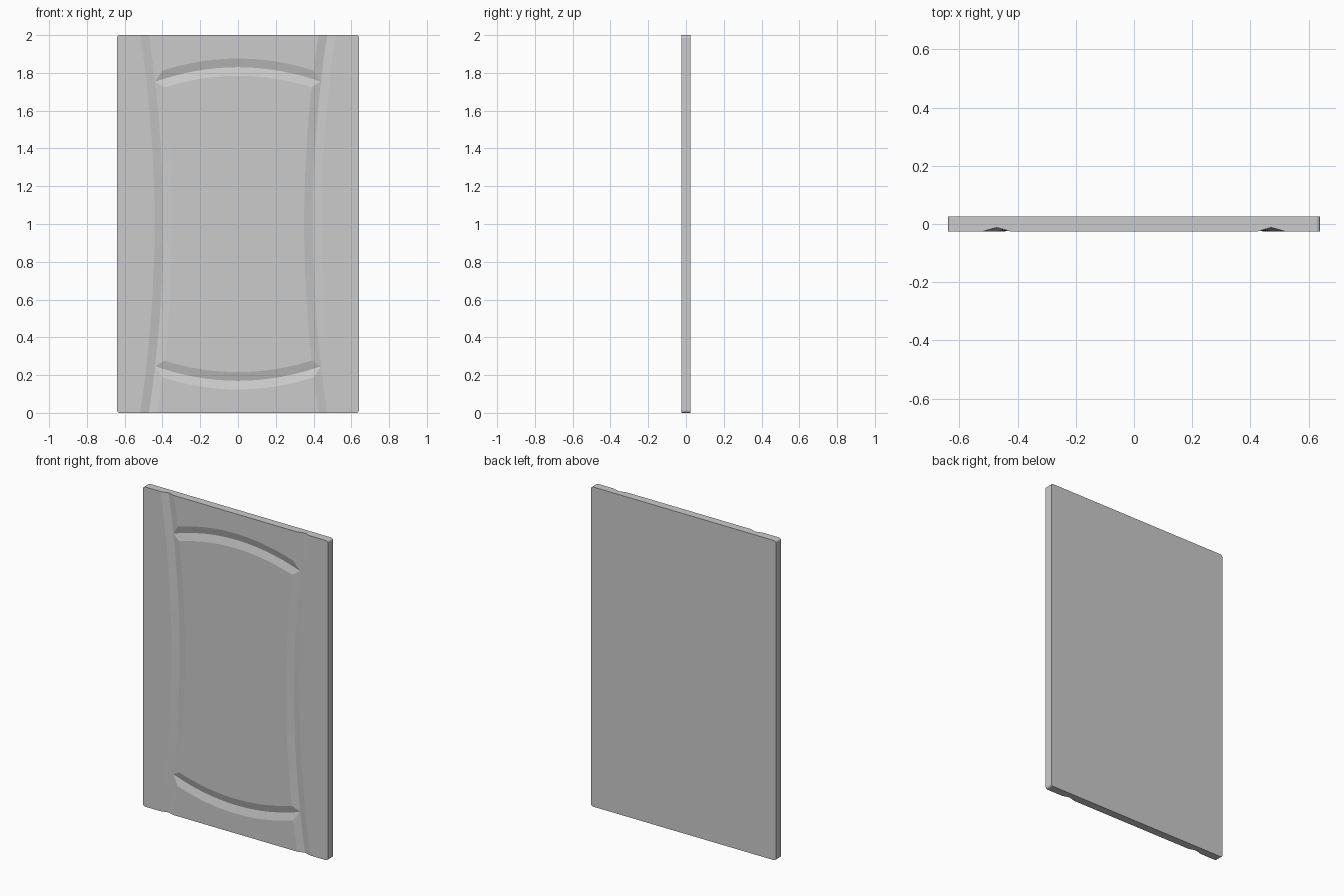
import bpy, bmesh

if "Cube" in bpy.data.objects:
    bpy.data.objects.remove(bpy.data.objects["Cube"])

W, H, T = 0.64, 2.0, 0.025      # half width, height, half thickness
DEPTH, HALF = 0.013, 0.046      # V-groove depth and half width


def make_object(name, bm):
    bmesh.ops.recalc_face_normals(bm, faces=bm.faces)
    mesh = bpy.data.meshes.new(name)
    bm.to_mesh(mesh)
    bm.free()
    ob = bpy.data.objects.new(name, mesh)
    bpy.context.collection.objects.link(ob)
    return ob


def groove_cutter(name, point, direction, start, end, steps=28):
    """Sweep a triangular section along point(t) -> (x, z), widened along direction."""
    bm = bmesh.new()
    rings = []
    for i in range(steps + 1):
        x, z = point(start + (end - start) * i / steps)
        section = ((0, -T + DEPTH), (2 * HALF, -T - DEPTH), (-2 * HALF, -T - DEPTH))
        rings.append([bm.verts.new((x + o * direction[0], y, z + o * direction[1]))
                      for o, y in section])
    for a, b in zip(rings, rings[1:]):
        for k in range(3):
            n = (k + 1) % 3
            bm.faces.new((a[k], a[n], b[n], b[k]))
    bm.faces.new(rings[0])
    bm.faces.new(rings[-1])
    ob = make_object(name, bm)
    ob.hide_render = True
    return ob


# Slab with small rounded outline corners
bm = bmesh.new()
bmesh.ops.create_cube(bm, size=1)
for v in bm.verts:
    v.co = (v.co.x * 2 * W, v.co.y * 2 * T, (v.co.z + 0.5) * H)
corners = [e for e in bm.edges if abs(e.verts[0].co.y - e.verts[1].co.y) > 0.01]
bmesh.ops.bevel(bm, geom=corners, offset=0.014, segments=4, profile=0.5, affect='EDGES')
panel = make_object("door_panel", bm)

# Curved grooves: two bowed stiles, and two bowed rails ending in their valleys
cutters = []
for s in (-1, 1):
    cutters.append(groove_cutter(
        "stile_groove_cutter",
        lambda t: (s * (0.396 + 0.076 * t * t), 1 + t), (1, 0), -1.05, 1.05))
for s in (-1, 1):
    cutters.append(groove_cutter(
        "rail_groove_cutter",
        lambda t: (t, 1 + s * (0.83 - 0.40 * t * t)), (0, 1), -0.434, 0.434))

bpy.context.view_layer.objects.active = panel
panel.select_set(True)
for c in cutters:
    mod = panel.modifiers.new("groove", 'BOOLEAN')
    mod.operation = 'DIFFERENCE'
    mod.solver = 'EXACT'
    mod.object = c
    bpy.ops.object.modifier_apply(modifier=mod.name)
    bpy.data.objects.remove(c)

# Smooth along the curves, crisp at the groove edges
bpy.ops.object.shade_smooth_by_angle(angle=0.17)
